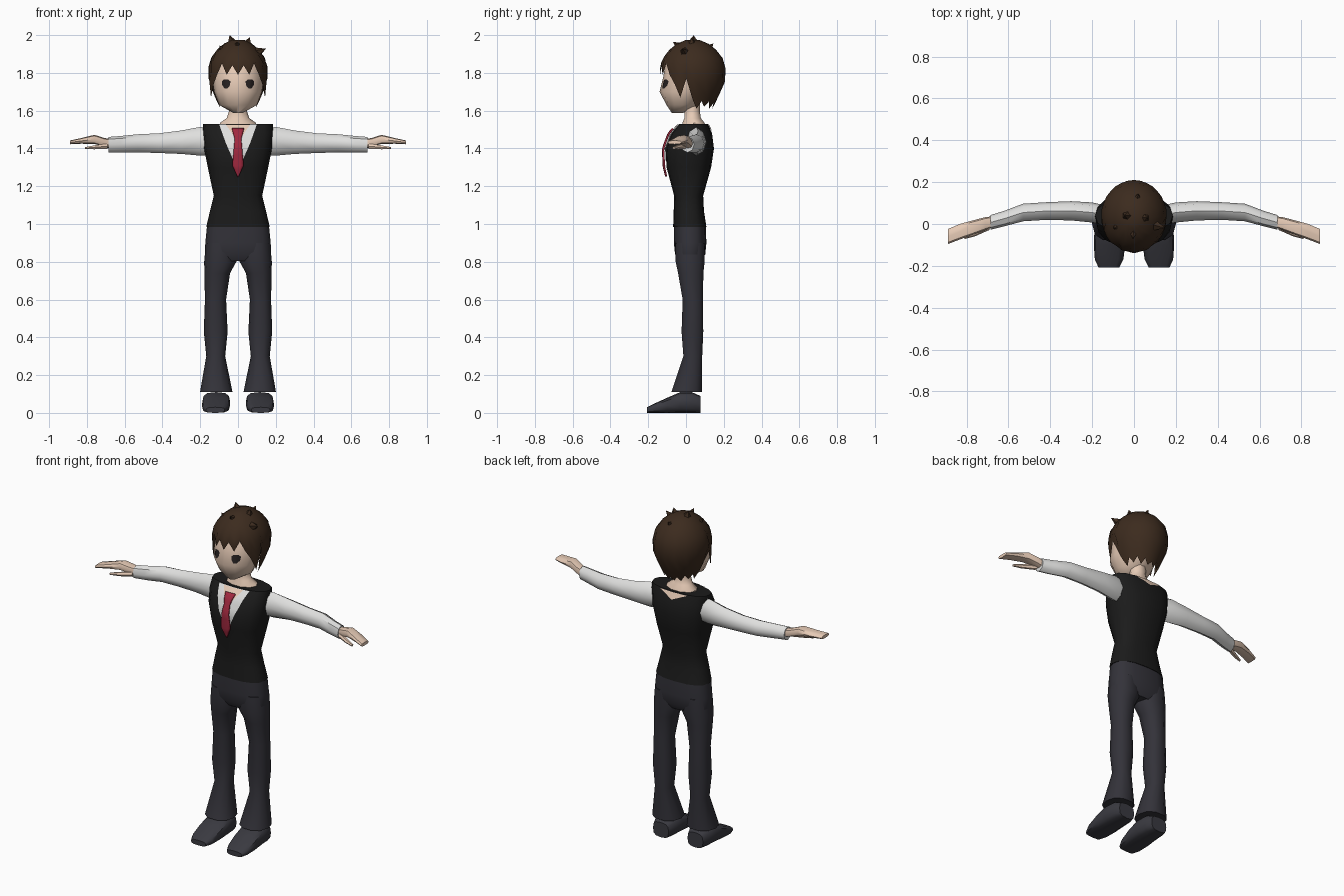
import bpy, bmesh, math
from mathutils import Vector
from mathutils.bvhtree import BVHTree

if "Cube" in bpy.data.objects:
    bpy.data.objects.remove(bpy.data.objects["Cube"])


def material(name, *rgb):
    m = bpy.data.materials.new(name)
    m.use_nodes = True
    m.diffuse_color = (*rgb, 1)
    m.node_tree.nodes["Principled BSDF"].inputs["Base Color"].default_value = (*rgb, 1)
    return m


SKIN = material("skin", .80, .60, .47)
HAIR = material("brown hair", .045, .024, .013)
EYE = material("dark eye", .018, .014, .014)
SHIRT = material("white shirt", .74, .74, .73)
VEST = material("black vest", .011, .011, .011)
TIE = material("red tie", .36, .022, .05)
TROUSERS = material("charcoal trousers", .033, .032, .041)
SHOES = material("grey shoes", .042, .042, .052)


def finish(name, bm, mat, angle=45):
    bmesh.ops.remove_doubles(bm, verts=bm.verts, dist=.0005)
    bmesh.ops.recalc_face_normals(bm, faces=bm.faces)
    mesh = bpy.data.meshes.new(name)
    bm.to_mesh(mesh)
    bm.free()
    mesh.materials.append(mat)
    ob = bpy.data.objects.new(name, mesh)
    bpy.context.collection.objects.link(ob)
    bpy.ops.object.select_all(action="DESELECT")
    ob.select_set(True)
    bpy.context.view_layer.objects.active = ob
    bpy.ops.object.shade_smooth_by_angle(angle=math.radians(angle))
    return ob


def skin_rows(bm, rows, closed):
    for a, b in zip(rows, rows[1:]):
        n = len(a)
        for i in range(n if closed else n - 1):
            j = (i + 1) % n
            bm.faces.new((a[i], a[j], b[j], b[i]))


def loft(name, axis, rings, mat, n=8, power=2, side=1):
    """Rings are (position on axis, centre u, centre v, radius u, radius v)."""
    bm = bmesh.new()
    u, v = [k for k in range(3) if k != axis]
    rows = []
    for pos, cu, cv, ru, rv in rings:
        row = []
        for i in range(n):
            c, s = (f(math.tau * i / n) for f in (math.cos, math.sin))
            p = [0, 0, 0]
            p[axis] = pos
            p[u] = cu + ru * math.copysign(abs(c) ** (2 / power), c)
            p[v] = cv + rv * math.copysign(abs(s) ** (2 / power), s)
            p[0] *= side
            row.append(bm.verts.new(p))
        rows.append(row)
    skin_rows(bm, rows, True)
    bm.faces.new(rows[0])
    bm.faces.new(rows[-1])
    return finish(name, bm, mat)


def plate(name, target, outline, mat, cx=0, offset=.005, facing=-1, cols=8):
    """Thin panel laid on a surface; outline is (height, half width) from top down."""
    mesh = target.data
    tree = BVHTree.FromPolygons([v.co for v in mesh.vertices],
                                [p.vertices[:] for p in mesh.polygons])
    bm = bmesh.new()
    levels = []
    for (z0, w0), (z1, w1) in zip(outline, outline[1:]):
        levels += [(z0 + (z1 - z0) * t / 5, w0 + (w1 - w0) * t / 5) for t in range(5)]
    levels.append(outline[-1])
    rows = []
    for z, w in levels:
        row = []
        for i in range(cols + 1):
            x = cx + w * (2 * i / cols - 1)
            hit = tree.ray_cast(Vector((x, facing * 2, z)), Vector((0, -facing, 0)))[0]
            row.append(bm.verts.new((x, hit.y + facing * offset, z)))
        rows.append(row)
    skin_rows(bm, rows, False)
    return finish(name, bm, mat)


# Torso with vest, neck opening, shirt front and tie
vest = loft("vest", 2, [
    (.985, 0, .02, .168, .088), (1.07, 0, .015, .148, .08), (1.15, 0, .014, .128, .077),
    (1.3, 0, .015, .16, .118), (1.4, 0, .02, .18, .128),
    (1.48, 0, .03, .186, .108), (1.53, 0, .04, .185, .076)], VEST, 16, 2.5)
plate("shirt_front", vest, [(1.528, .1), (1.43, .065), (1.28, 0)], SHIRT)
plate("open_collar", vest, [(1.528, .065), (1.45, .012)], SKIN, offset=.009)
plate("nape_opening", vest, [(1.528, .09), (1.49, 0)], SKIN, facing=1)
tie = plate("tie", vest, [(1.508, .032), (1.45, .018), (1.31, .03), (1.25, .003)],
            TIE, offset=.02, cols=4)
tie.modifiers.new("thickness", "SOLIDIFY").thickness = .01
loft("neck", 2, [
    (1.5, 0, .04, .1, .066), (1.535, 0, .04, .096, .062), (1.56, 0, .035, .06, .046),
    (1.6, 0, .033, .047, .042), (1.68, 0, .03, .047, .045)], SKIN, 10)

# Hips, legs, shoes, arms and hands
loft("hips", 2, [
    (1.0, 0, .02, .163, .084), (.9, 0, .022, .173, .086),
    (.84, 0, .022, .176, .08), (.805, 0, .022, .165, .06)], TROUSERS, 16, 2.6)

LEG = [(.9, .092, .022, .078, .08), (.8, .094, .022, .085, .08), (.74, .11, .025, .068, .07),
       (.6, .119, .036, .056, .056), (.43, .118, .034, .063, .06),
       (.3, .118, .036, .05, .052), (.11, .115, .003, .086, .084)]
SHOE = [(.076, .115, .045, .052, .045), (.03, .115, .055, .07, .055), (-.03, .115, .055, .074, .055),
        (-.1, .117, .04, .075, .04), (-.17, .119, .024, .068, .024), (-.207, .12, .015, .05, .015)]
SLEEVE = [(.14, .045, 1.435, .045, .07), (.2, .055, 1.438, .048, .076), (.3, .063, 1.433, .046, .062),
          (.42, .062, 1.428, .042, .052), (.53, .055, 1.427, .042, .048),
          (.62, .026, 1.422, .037, .044), (.685, .008, 1.42, .035, .041)]
HAND = [(.66, .014, 1.42, .024, .026), (.71, .002, 1.433, .031, .023), (.76, -.014, 1.448, .034, .024),
        (.83, -.036, 1.44, .037, .015), (.89, -.06, 1.432, .036, .01)]
THUMB = [(.69, -.012, 1.412, .016, .016), (.76, -.045, 1.406, .014, .012), (.81, -.064, 1.402, .008, .006)]

for side, word in ((1, "left"), (-1, "right")):
    loft(word + "_trouser_leg", 2, LEG, TROUSERS, 10, 2.3, side)
    loft(word + "_shoe", 1, SHOE, SHOES, 12, 3, side)
    loft(word + "_sleeve", 0, SLEEVE, SHIRT, 8, 2, side)
    loft(word + "_hand", 0, HAND, SKIN, 8, 2.8, side)
    loft(word + "_thumb", 0, THUMB, SKIN, 6, 2, side)

# Head and eyes
head = loft("head", 2, [
    (1.588, 0, -.045, .025, .03), (1.63, 0, -.018, .1, .085), (1.7, 0, -.012, .126, .128),
    (1.78, 0, .015, .138, .135), (1.87, 0, .03, .125, .135), (1.93, 0, .035, .07, .08)], SKIN, 12)
for side, word in ((1, "left"), (-1, "right")):
    plate(word + "_eye", head, [(1.765, .012), (1.755, .023), (1.733, .02), (1.718, .008)],
          EYE, side * .063, .003)

# Hair: a jagged shell whose hem height depends on the direction
PROFILE = [(1.6, .58), (1.67, .78), (1.755, 1), (1.82, 1.02), (1.87, .96), (1.92, .74), (1.955, .48), (1.975, .2)]
HEM = [1.79, 1.84, 1.79, 1.85, 1.79, 1.74, 1.67, 1.77, 1.66, 1.61, 1.65, 1.62, 1.65, 1.61, 1.64, 1.61, 1.63]


def hair_scale(z):
    for (z0, s0), (z1, s1) in zip(PROFILE, PROFILE[1:]):
        if z <= z1:
            return s0 + (s1 - s0) * (z - z0) / (z1 - z0)
    return PROFILE[-1][1]


bm = bmesh.new()
rows = []
for t in (0, .06, .15, .28, .45, .65, .85, 1):
    row = []
    for i in range(32):
        k = min(i, 32 - i)
        z = 1.975 + (HEM[k] - 1.975) * t
        s = hair_scale(z)
        if k < 8 and z < 1.8:
            s = max(s, 1)
        a = math.tau * i / 32
        depth = .17 if math.cos(a) > 0 else .172
        row.append(bm.verts.new((.155 * s * math.sin(a), .035 - depth * s * math.cos(a), z)))
    rows.append(row)
skin_rows(bm, rows, True)
bm.faces.new(rows[0])

# Loose tufts on the crown: base, tip, radius
TUFTS = [((-.02, .04, 1.92), (-.045, .04, 2.0), .055), ((.04, .03, 1.92), (.062, .03, 1.988), .05),
         ((.08, 0, 1.90), (.148, -.02, 1.928), .04), ((0, 0, 1.91), (-.005, -.07, 1.965), .05),
         ((.01, .09, 1.9), (.02, .145, 1.955), .05), ((-.06, 0, 1.89), (-.098, -.02, 1.945), .05)]
for base, tip, radius in TUFTS:
    base, tip = Vector(base), Vector(tip)
    cone = bmesh.ops.create_cone(bm, segments=5, radius1=radius, radius2=0, depth=1, cap_ends=True)["verts"]
    turn = (tip - base).to_track_quat("Z", "Y")
    for v in cone:
        v.co = turn @ Vector((v.co.x, v.co.y, (v.co.z + .5) * (tip - base).length)) + base
finish("hair", bm, HAIR)
